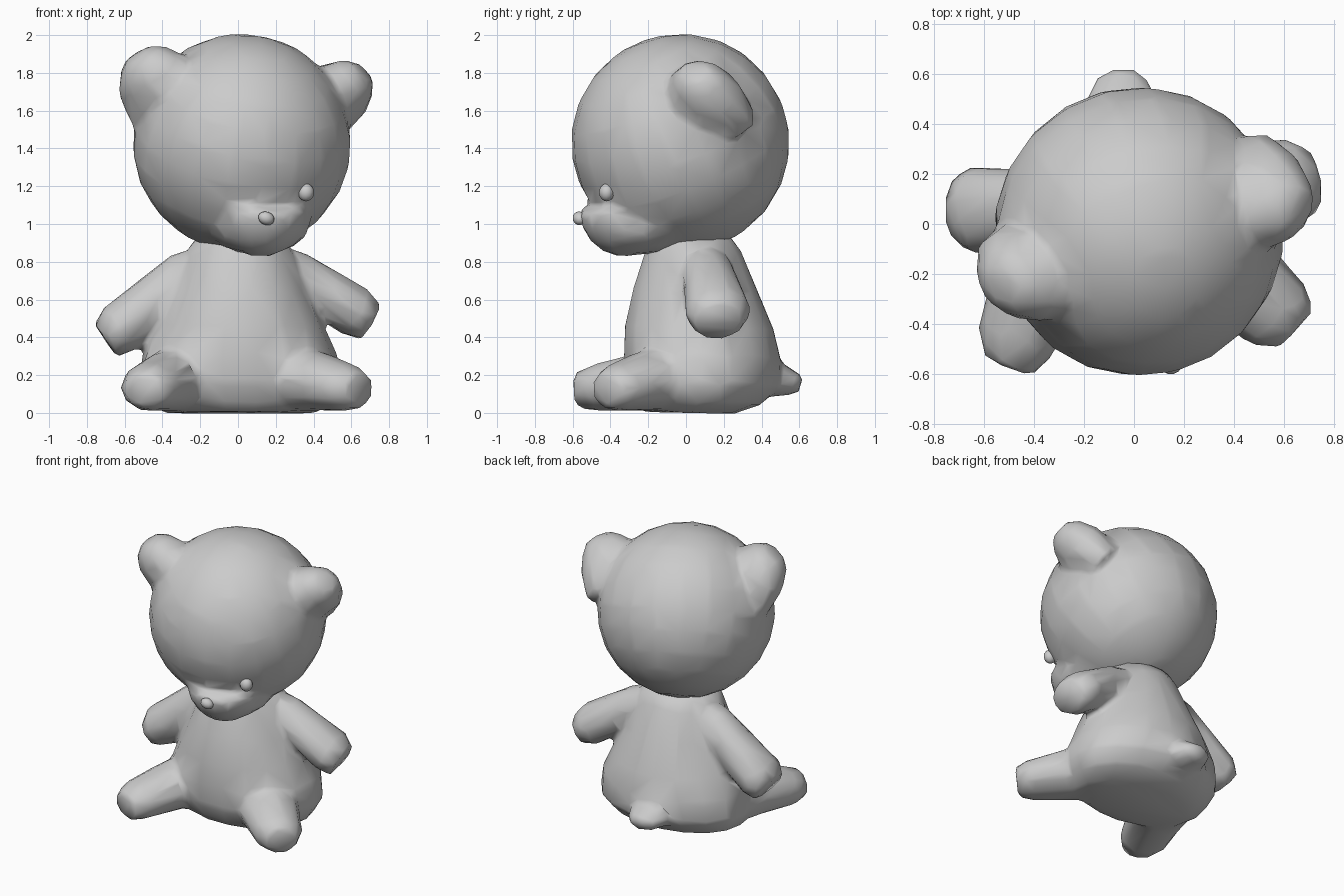
import bpy, bmesh, math
from mathutils import Vector, Euler, Matrix

if "Cube" in bpy.data.objects:
    bpy.data.objects.remove(bpy.data.objects["Cube"])


def finish(name, bm, angle=60):
    bmesh.ops.recalc_face_normals(bm, faces=bm.faces[:])
    me = bpy.data.meshes.new(name)
    bm.to_mesh(me)
    bm.free()
    ob = bpy.data.objects.new(name, me)
    bpy.context.collection.objects.link(ob)
    bpy.ops.object.select_all(action='DESELECT')
    ob.select_set(True)
    bpy.context.view_layer.objects.active = ob
    bpy.ops.object.shade_smooth_by_angle(angle=math.radians(angle))
    return ob


def loft(name, rings, side=None, sides=10, angle=70):
    """Elliptical rings (x, y, z, half_u, half_v) skinned into a limb."""
    bm = bmesh.new()
    d = (Vector(rings[-1][:3]) - Vector(rings[0][:3])).normalized()
    u = Vector(side) if side else Vector((0, 0, 1)).cross(d)
    u = (u - d * u.dot(d)).normalized()
    v = d.cross(u)
    loops = []
    for x, y, z, a, b in rings:
        loops.append([bm.verts.new(Vector((x, y, z))
                      + u * a * math.cos(t) + v * b * math.sin(t))
                      for t in (math.tau * i / sides for i in range(sides))])
    for lo, hi in zip(loops, loops[1:]):
        for i in range(sides):
            j = (i + 1) % sides
            bm.faces.new((lo[i], lo[j], hi[j], hi[i]))
    bm.faces.new(loops[0])
    bm.faces.new(loops[-1])
    return finish(name, bm, angle)


def ball(name, loc, radii, rot=(0, 0, 0), seg=12, rows=8, flat_top=None):
    bm = bmesh.new()
    bmesh.ops.create_uvsphere(bm, u_segments=seg, v_segments=rows, radius=1)
    if flat_top is not None:
        for v in bm.verts:
            v.co.z = min(v.co.z, flat_top)
        bmesh.ops.remove_doubles(bm, verts=bm.verts[:], dist=1e-4)
    m = (Matrix.Translation(loc) @ Euler([math.radians(r) for r in rot]).to_matrix().to_4x4()
         @ Matrix.Diagonal((*radii, 1)))
    bm.transform(m)
    return finish(name, bm)


def blend(main, *others):
    """Fuse overlapping parts into one skin with soft joins and few faces."""
    bpy.ops.object.select_all(action='DESELECT')
    for ob in (main, *others):
        ob.select_set(True)
    bpy.context.view_layer.objects.active = main
    bpy.ops.object.join()
    fuse = main.modifiers.new("fuse", 'REMESH')
    fuse.mode = 'VOXEL'
    fuse.voxel_size = .022
    fuse.use_smooth_shade = True
    soft = main.modifiers.new("soften", 'SMOOTH')
    soft.factor, soft.iterations = .5, 8
    main.modifiers.new("low_poly", 'DECIMATE').ratio = .04


# pear-shaped body: z, centre y, half width, half depth
profile = [(0, .01, .40, .25), (.05, .06, .49, .34), (.15, .085, .54, .415),
           (.30, .085, .52, .42), (.45, .07, .45, .40), (.65, .05, .355, .335),
           (.85, .04, .28, .26), (.93, .03, .24, .22)]
body = loft("body", [(.01, y, z, a, b) for z, y, a, b in profile], (1, 0, 0), 18)

# arms, flared towards the paws
arms = [
    loft("right_arm", [(.11, .08, .82, .12, .10), (.30, .12, .74, .14, .125),
                       (.62, .17, .535, .18, .14), (.70, .17, .48, .14, .11)]),
    loft("left_arm", [(-.09, .07, .81, .12, .11), (-.27, .07, .73, .14, .14),
                      (-.635, .055, .44, .18, .145), (-.70, .055, .38, .14, .11)])]

# legs splayed forwards
legs = [
    loft("right_leg", [(.20, .0, .18, .24, .18), (.42, -.22, .165, .19, .16),
                       (.57, -.36, .135, .165, .13), (.645, -.42, .12, .11, .10)]),
    loft("left_leg", [(-.27, .05, .18, .24, .18), (-.38, -.23, .165, .19, .16),
                      (-.47, -.46, .135, .165, .13), (-.50, -.57, .12, .11, .10)])]

# stubby tail growing out of the back
tail = loft("tail", [(-.04, .38, .22, .20, .13), (-.05, .50, .17, .145, .09),
                     (-.05, .57, .155, .115, .065), (-.05, .61, .15, .07, .045)])
blend(body, *arms, *legs, tail)

# large head with a half-moon muzzle and jaw
head = ball("head", (.02, -.03, 1.43), (.582, .582, .577), (25, 5, 14), 20, 12)
muzzle = ball("muzzle", (.125, -.325, 1.085), (.25, .25, .26), (8, 2, 12), 14, 10, .08)
jaw = ball("jaw", (.10, -.20, 1.0), (.28, .32, .16), (5, 0, 12), 14, 8)

# ears: fans rising from a slanted base
ears = [
    loft("right_ear", [(.40, .14, 1.57, .27, .16), (.54, .09, 1.70, .22, .17),
                       (.62, .06, 1.77, .15, .13), (.665, .05, 1.805, .09, .07)],
         (.05, .42, -.24)),
    loft("left_ear", [(-.36, -.18, 1.64, .27, .16), (-.46, -.21, 1.79, .22, .17),
                      (-.505, -.235, 1.865, .15, .13), (-.53, -.245, 1.90, .09, .07)],
         (.27, -.28, .25))]
blend(head, muzzle, jaw, *ears)

# nose and eye beads
ball("nose", (.15, -.565, 1.03), (.045, .035, .035), (0, 20, 14))
ball("eye", (.36, -.42, 1.167), (.043, .04, .047))
